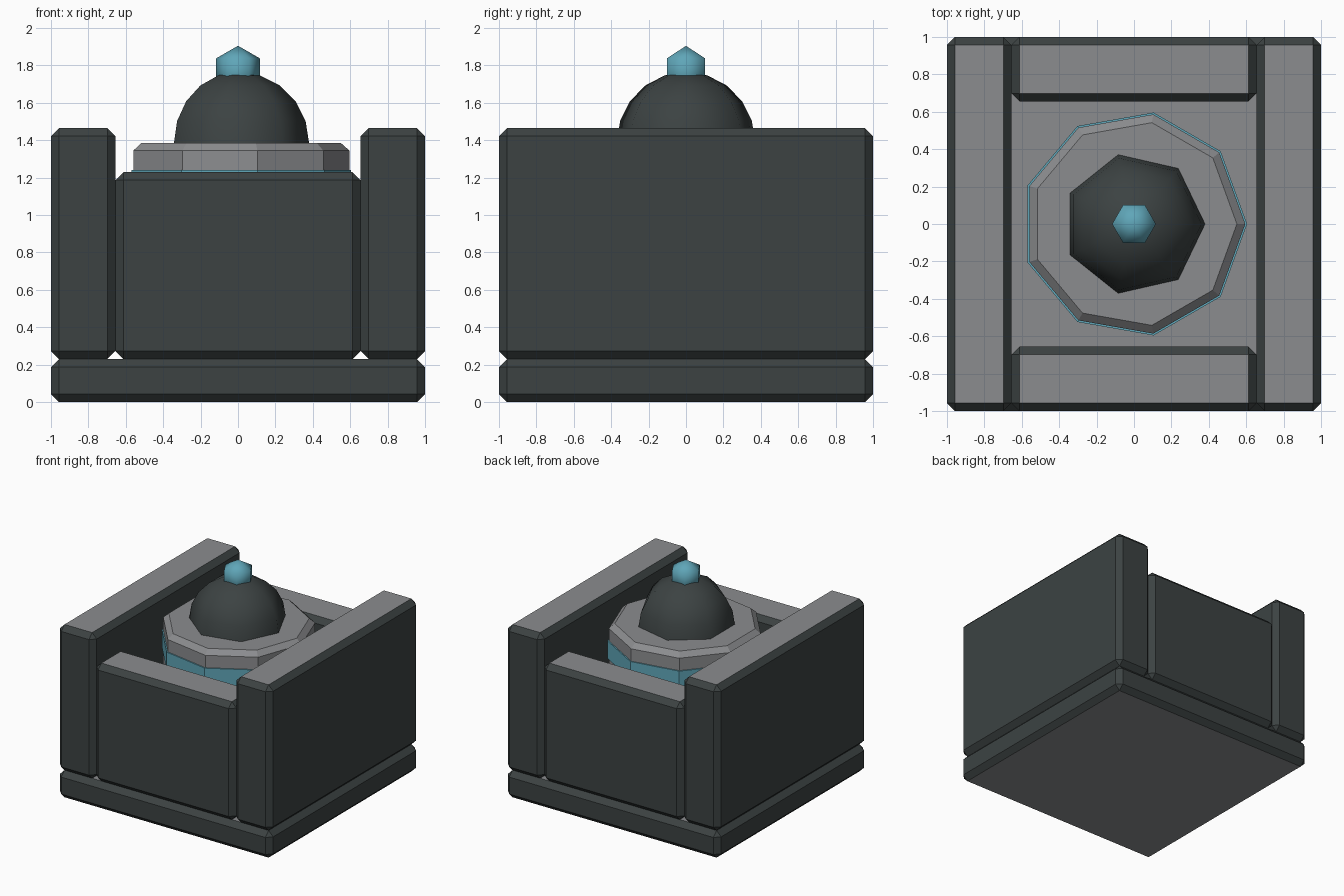
import bpy, bmesh, math

if "Cube" in bpy.data.objects:
    bpy.data.objects.remove(bpy.data.objects["Cube"])


def material(name, rgb):
    m = bpy.data.materials.new(name)
    m.diffuse_color = (*rgb, 1)
    m.use_nodes = True
    m.node_tree.nodes["Principled BSDF"].inputs["Base Color"].default_value = m.diffuse_color
    return m


dark = material("dark stone", (0.045, 0.055, 0.055))
grey = material("light grey stone", (0.26, 0.265, 0.275))
blue = material("teal crystal", (0.115, 0.38, 0.48))


def finish(name, bm, mats, smooth=False):
    bmesh.ops.recalc_face_normals(bm, faces=bm.faces)
    if len(mats) > 1:  # horizontal caps take the second colour
        for f in bm.faces:
            f.material_index = int(abs(f.normal.z) > 0.9)
    for f in bm.faces:
        f.smooth = smooth
    me = bpy.data.meshes.new(name)
    bm.to_mesh(me)
    bm.free()
    for m in mats:
        me.materials.append(m)
    ob = bpy.data.objects.new(name, me)
    bpy.context.collection.objects.link(ob)
    return ob


def block(name, lo, hi, bevel=0.043):
    bm = bmesh.new()
    bmesh.ops.create_cube(bm, size=1)
    for v in bm.verts:
        v.co = [(a + b) / 2 + c * (b - a) for a, b, c in zip(lo, hi, v.co)]
    bmesh.ops.bevel(bm, geom=bm.edges[:], offset=bevel, segments=1,
                    affect='EDGES', profile=0.5)
    return finish(name, bm, [dark, grey])


def lathe(name, profile, sides, mat, smooth=False):
    """Spin (radius, z) points into a closed solid; first corner lies on +x."""
    bm = bmesh.new()
    rings = []
    for r, z in profile:
        if r == 0:
            rings.append([bm.verts.new((0, 0, z))] * sides)
        else:
            rings.append([bm.verts.new((r * math.cos(math.tau * i / sides),
                                        r * math.sin(math.tau * i / sides), z))
                          for i in range(sides)])
    for a, b in zip(rings, rings[1:]):
        for i in range(sides):
            j = (i + 1) % sides
            bm.faces.new(list(dict.fromkeys((a[i], a[j], b[j], b[i]))))
    for ring in (rings[0], rings[-1]):
        if len(set(ring)) > 1:
            bm.faces.new(ring)
    return finish(name, bm, [mat], smooth)


# Base slab and four walls
block("base", (-1, -1, 0), (1, 1, 0.23))
for s, side in ((-1, "left"), (1, "right")):
    xs = sorted((s * 0.655, s))
    block(side + "_wall", (xs[0], -1, 0.23), (xs[1], 1, 1.465))
for s, side in ((-1, "front"), (1, "back")):
    ys = sorted((s * 0.655, s))
    block(side + "_wall", (-0.655, ys[0], 0.23), (0.655, ys[1], 1.23))

# Nine-sided drum with a coloured band
lathe("drum", [(0.595, 0.23), (0.595, 1.345), (0.55, 1.385)], 9, grey)
lathe("drum_band", [(0.605, 1.09), (0.605, 1.24)], 9, blue)

# Seven-sided dome
dome = [(0.38 * math.cos(math.radians(a)), 1.385 + 0.38 * math.sin(math.radians(a)))
        for a in (0, 18, 36, 54, 72)] + [(0, 1.765)]
d = lathe("dome", dome, 7, dark, True)

# Six-sided crystal on top
lathe("top_crystal", [(0, 1.635), (0.117, 1.7025), (0.117, 1.8375), (0, 1.905)], 6, blue, True)

for ob in bpy.data.objects:
    if ob.name in ("dome", "top_crystal"):
        ob.select_set(True)
        bpy.context.view_layer.objects.active = ob
bpy.ops.object.shade_smooth_by_angle(angle=math.radians(62))
